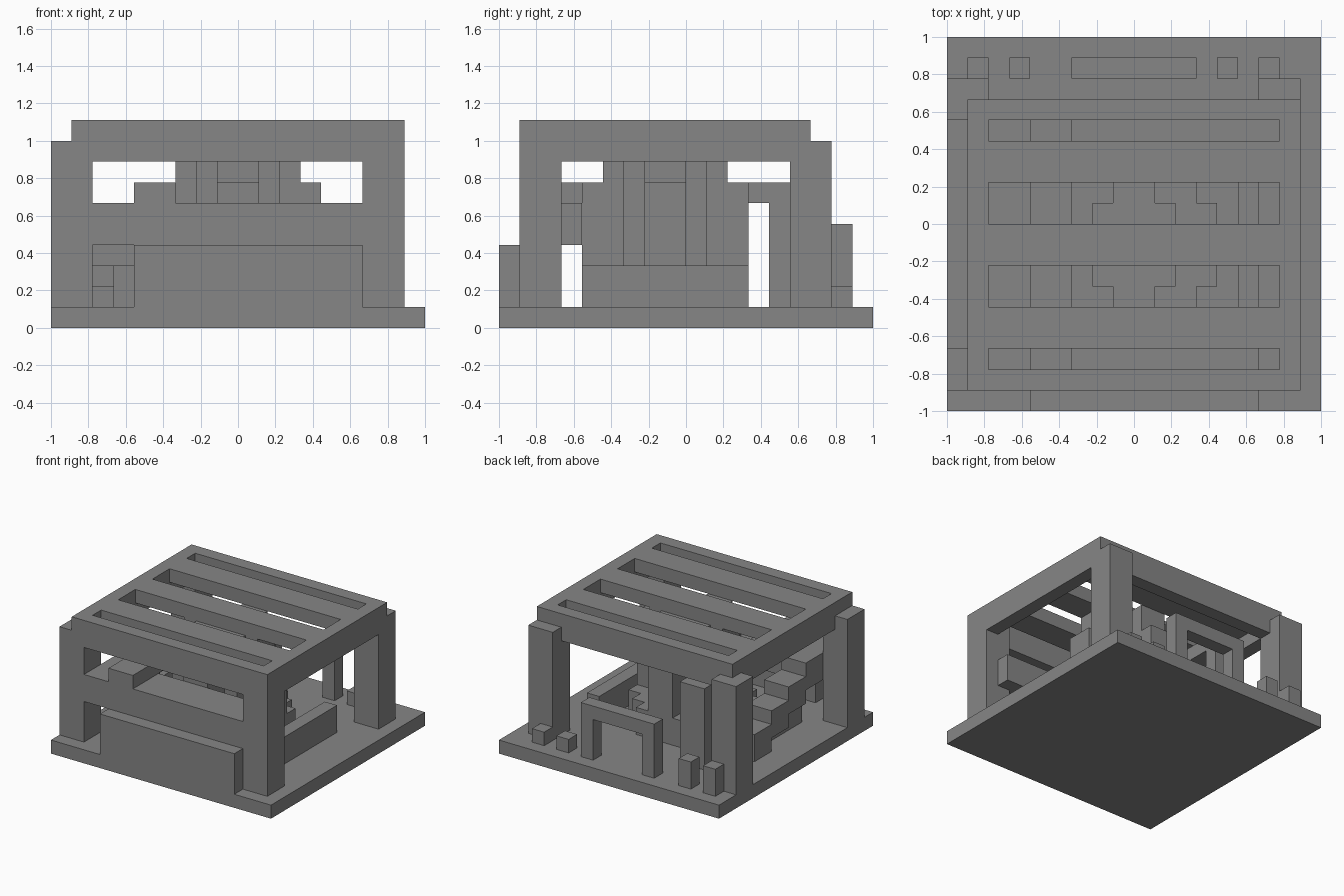
import bpy
import bmesh

cube = bpy.data.objects.get("Cube")
if cube:
    bpy.data.objects.remove(cube, do_unlink=True)

UNIT = 1 / 9          # one block
HALF = 9              # half the base width in blocks

stone = bpy.data.materials.new("stone_grey")
stone.use_nodes = True
grey = (0.24, 0.24, 0.24, 1)
stone.diffuse_color = grey
bsdf = next(n for n in stone.node_tree.nodes if n.type == 'BSDF_PRINCIPLED')
bsdf.inputs["Base Color"].default_value = grey


def add_box(bm, xs, ys, zs):
    """Box from ranges counted in blocks."""
    made = bmesh.ops.create_cube(bm, size=1)["verts"]
    for v in made:
        v.co.x = (xs[v.co.x > 0] - HALF) * UNIT
        v.co.y = (ys[v.co.y > 0] - HALF) * UNIT
        v.co.z = zs[v.co.z > 0] * UNIT


def part(name, *boxes):
    bm = bmesh.new()
    for box in boxes:
        add_box(bm, *box)
    mesh = bpy.data.meshes.new(name)
    bm.to_mesh(mesh)
    bm.free()
    mesh.materials.append(stone)
    obj = bpy.data.objects.new(name, mesh)
    bpy.context.collection.objects.link(obj)
    return obj


def round_boxes(cx, cy, widths, zs):
    """Stepped disc: half widths for rows going out from the middle."""
    out = []
    for i, w in enumerate(widths):
        for y in (cy + i, cy - i - 1):
            out.append(((cx - w, cx + w), (y, y + 1), zs))
    return out


# Floor
part("base", ((0, 18), (0, 18), (0, 1)))

# Corner posts
for side, xs in (("right", (0, 2)), ("left", (15, 17))):
    part("front_post_" + side, (xs, (1, 3), (1, 9)))
    part("back_post_" + side, (xs, (14, 16), (1, 9)))

# Roof rim and slats
part("roof_rim",
     ((1, 17), (1, 2), (8, 10)), ((1, 17), (14, 15), (8, 10)),
     ((1, 2), (2, 14), (8, 10)), ((16, 17), (2, 14), (8, 10)))
for ys in ((3, 5), (7, 9), (11, 13)):
    part("roof_slat", ((2, 16), ys, (9, 10)))

# Front wall
part("front_panel", ((4, 15), (0, 1), (1, 4)))
part("front_rail", ((2, 15), (1, 3), (4, 6)), ((2, 16), (3, 4), (4, 6)))

# Raised walkway and its support
part("walkway", ((4, 6), (1, 14), (6, 7)))
part("walkway_support", ((4, 6), (13, 14), (1, 6)))

# Floating stair climbing toward the front
for i in range(3):
    y = 9 - 2 * i
    part("stair_step", ((2, 4), (y, y + 2), (1 + i, 3 + i)))
part("stair_step", ((2, 4), (4, 5), (4, 6)))

# Low side walls
part("low_wall_left", ((14, 15), (4, 12), (1, 3)))
part("low_wall_right", ((3, 4), (4, 12), (1, 3)))

# Central round column on a plinth, with four ribs
part("plinth", *round_boxes(9, 8, (4, 4, 3, 2), (1, 3)))
part("column", *round_boxes(9, 8, (3, 2, 1), (3, 9)))
part("column_ribs",
     ((8, 10), (4, 5), (3, 7)), ((8, 10), (11, 12), (3, 7)),
     ((5, 6), (7, 9), (3, 7)), ((12, 13), (7, 9), (3, 7)))

# Back gateway and small bollards
part("gateway", ((6, 7), (16, 17), (1, 4)), ((11, 12), (16, 17), (1, 4)),
     ((6, 12), (16, 17), (4, 5)))
for x, top in ((1, 3), (3, 3), (13, 2), (15, 2)):
    part("bollard", ((x, x + 1), (16, 17), (1, top)))
